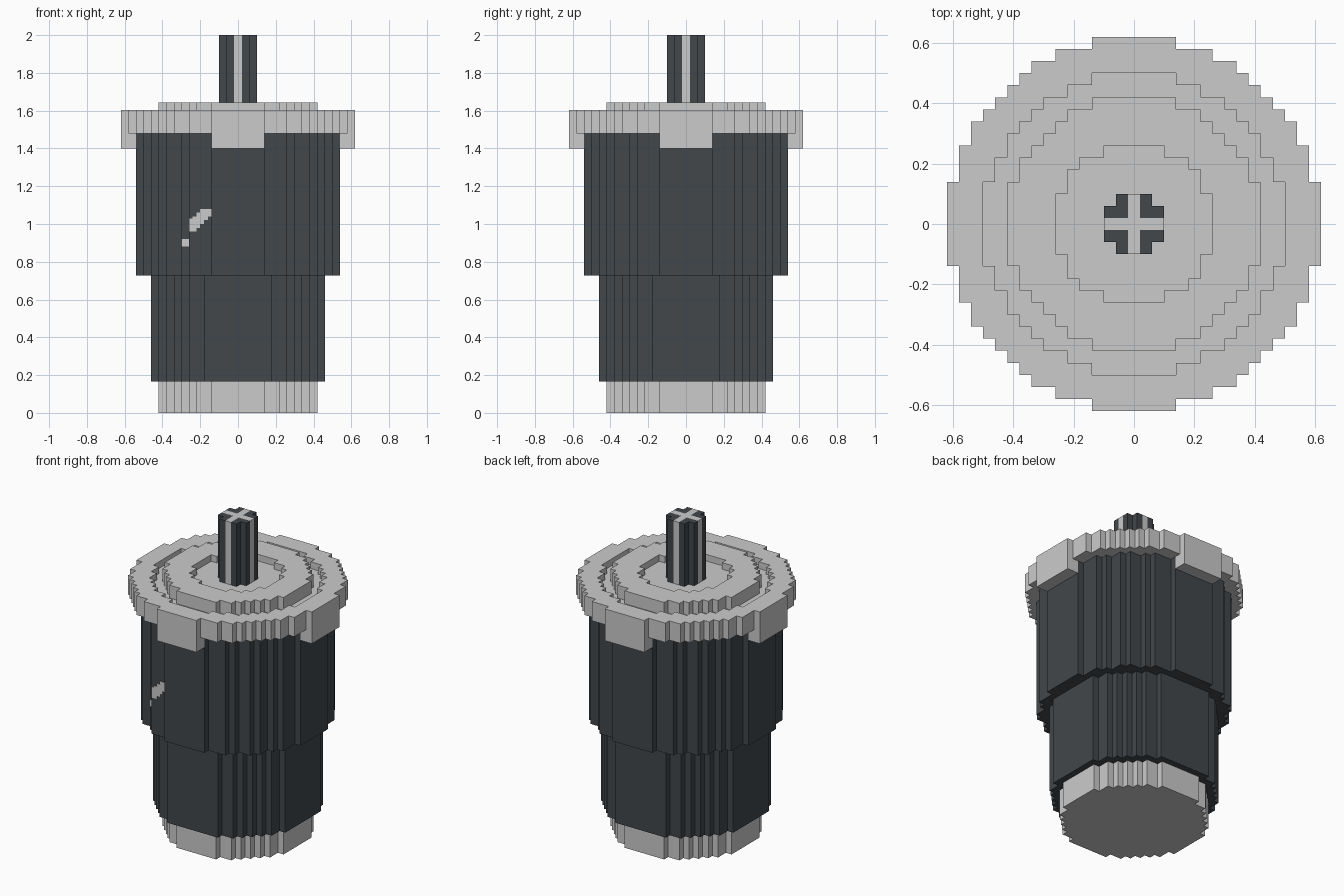
import bpy, bmesh, math

if "Cube" in bpy.data.objects:
    bpy.data.objects.remove(bpy.data.objects["Cube"])

S = 0.04  # cell size of the stepped outlines


def material(name, rgb):
    m = bpy.data.materials.new(name)
    m.diffuse_color = (*rgb, 1.0)
    m.use_nodes = True
    m.node_tree.nodes["Principled BSDF"].inputs["Base Color"].default_value = m.diffuse_color
    return m


LIGHT = material("light grey", (0.60, 0.60, 0.60))
DARK = material("dark slate", (0.054, 0.063, 0.070))


def disc(r2):
    """Cells of a stepped disc, r2 = squared radius in cells."""
    n = int(math.sqrt(r2)) + 1
    return [(i, j) for i in range(-n, n + 1) for j in range(-n, n + 1)
            if i * i + j * j <= r2]


def columns(name, cells, z0, top, mat):
    """Solid made of cells; top is a height or a function of the cell."""
    tops = {c: (top(*c) if callable(top) else top) for c in cells}
    bm = bmesh.new()

    def face(pts):
        bm.faces.new([bm.verts.new(p) for p in pts])

    for (i, j), z1 in tops.items():
        x, y, h = i * S, j * S, S / 2
        ring = [(x - h, y - h), (x + h, y - h), (x + h, y + h), (x - h, y + h)]
        face([(a, b, z1) for a, b in ring])
        face([(a, b, z0) for a, b in reversed(ring)])
        for k, (di, dj) in enumerate([(0, -1), (1, 0), (0, 1), (-1, 0)]):
            zn = tops.get((i + di, j + dj), z0)
            if zn < z1 - 1e-6:
                p, q = ring[k], ring[(k + 1) % 4]
                face([(*p, zn), (*q, zn), (*q, z1), (*p, z1)])
    bmesh.ops.remove_doubles(bm, verts=bm.verts, dist=1e-4)
    bmesh.ops.dissolve_limit(bm, angle_limit=0.01, verts=bm.verts, edges=bm.edges)
    me = bpy.data.meshes.new(name)
    bm.to_mesh(me)
    bm.free()
    me.materials.append(mat)
    ob = bpy.data.objects.new(name, me)
    bpy.context.collection.objects.link(ob)
    return ob


def plate(name, x0, x1, y, z0, z1):
    """Thin painted plate on the front of the body."""
    bpy.ops.mesh.primitive_cube_add(size=1, location=((x0 + x1) / 2, y, (z0 + z1) / 2))
    ob = bpy.context.object
    ob.name = name
    ob.scale = (x1 - x0, 0.008, z1 - z0)
    ob.data.materials.append(LIGHT)


# Base and two-stage body
columns("base", disc(10.5 ** 2), 0.0, 0.165, LIGHT)
columns("lower_body", disc(140), 0.165, 0.727, DARK)
columns("upper_body", disc(13.5 ** 2), 0.727, 1.48, DARK)


# Top flange: outer rim, groove, raised ring, central recess
def flange_height(i, j):
    d = i * i + j * j
    if d <= 6.5 ** 2:
        return 1.60
    if d <= 10.5 ** 2:
        return 1.642
    if d <= 12.5 ** 2:
        return 1.56
    return 1.603


columns("flange", disc(15.5 ** 2), 1.48, flange_height, LIGHT)

# Four tabs hanging from the flange
for n, (dx, dy) in enumerate([(1, 0), (-1, 0), (0, 1), (0, -1)]):
    cells = [(dx * r + dy * t, dy * r + dx * t)
             for r in (14, 15) for t in range(-3, 4)]
    columns(f"flange_tab_{n + 1}", cells, 1.40, 1.48, LIGHT)

# Shaft with a light cross and dark corners
shaft = disc(2.5 ** 2)
columns("shaft_cross", [c for c in shaft if c[0] * c[1] == 0], 1.60, 2.0, LIGHT)
columns("shaft_corners", [c for c in shaft if c[0] * c[1] != 0], 1.60, 2.0, DARK)

# Slanted painted mark on the front, and a small spot below it
marks = [(0.96, 1.03), (0.96, 1.04), (0.98, 1.06),
         (1.00, 1.08), (1.02, 1.08), (1.04, 1.08)]
for k, (za, zb) in enumerate(marks):
    x = -0.26 + 0.02 * k
    plate(f"front_mark_{k + 1}", x, x + 0.02, -0.50, za, zb)
plate("front_spot", -0.30, -0.26, -0.46, 0.88, 0.92)
